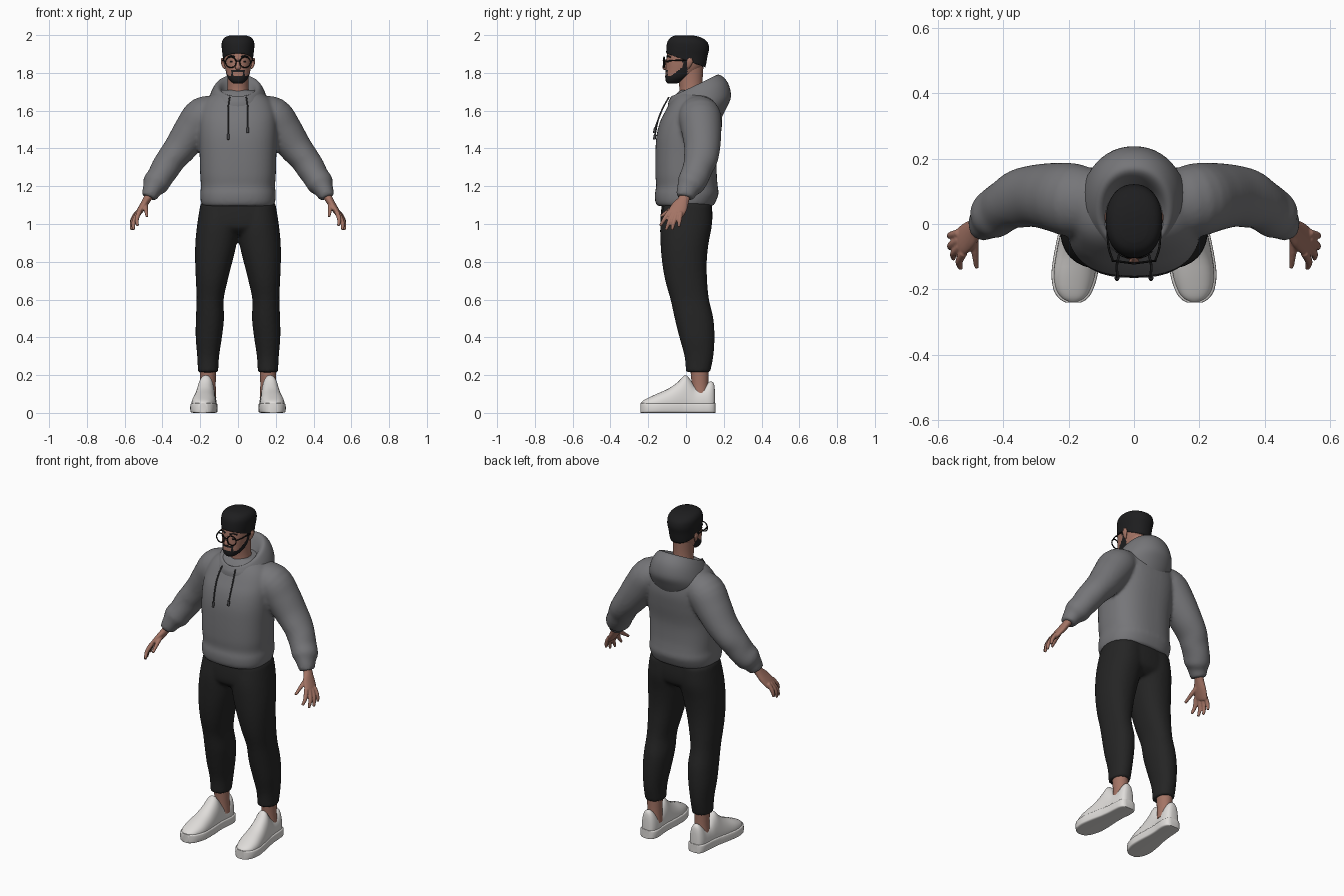
import bpy, bmesh, math
from mathutils import Vector

def material(name, r, g, b):
    m = bpy.data.materials.new(name)
    m.diffuse_color = (r, g, b, 1)
    return m

GREY = material("hoodie grey", 0.18, 0.18, 0.19)
PANTS = material("trouser black", 0.018, 0.018, 0.018)
HAIR = material("hair black", 0.013, 0.013, 0.014)
SKIN = material("skin", 0.37, 0.175, 0.13)
WHITE = material("shoe white", 0.74, 0.72, 0.70)
CORD = material("cord charcoal", 0.06, 0.06, 0.065)
FRAME = material("frame black", 0.008, 0.008, 0.008)

def spline(rows, n):
    """Smoothly interpolate rows of numbers, n steps per gap."""
    out = []
    for i in range(len(rows) - 1):
        quad = (rows[max(i - 1, 0)], rows[i], rows[i + 1], rows[min(i + 2, len(rows) - 1)])
        for k in range(n):
            t = k / n
            out.append([0.5 * (2 * b + (c - a) * t + (2 * a - 5 * b + 4 * c - d) * t * t
                               + (3 * b - a - 3 * c + d) * t ** 3) for a, b, c, d in zip(*quad)])
    return out + [list(rows[-1])]

def circle(seg, e):
    """Unit superellipse points."""
    for i in range(seg):
        a = 2 * math.pi * i / seg
        c, s = math.cos(a), math.sin(a)
        yield math.copysign(abs(c) ** (2 / e), c), math.copysign(abs(s) ** (2 / e), s)

def ovals(rows, seg=40, e=2.0, n=4):
    """Rows (z, x0, x1, y0, y1, tilt) -> stacked oval rings; tilt lifts the back."""
    rings = []
    for z, x0, x1, y0, y1, k in spline(rows, n):
        rings.append([Vector(((x0 + x1) / 2 + (x1 - x0) / 2 * c, (y0 + y1) / 2 + (y1 - y0) / 2 * s, z + k * s))
                      for c, s in circle(seg, e)])
    return rings

def centred(rows):
    """Rows (z, half width, y0, y1, tilt) for parts on the centre line."""
    return [(z, -w, w, a, b, k) for z, w, a, b, k in rows]

def tube(rows, seg=20, n=4):
    """Rows (x, y, z, depth radius, width radius) -> rings along a path."""
    pts = spline(rows, n)
    rings = []
    for i, p in enumerate(pts):
        t = (Vector(pts[min(i + 1, len(pts) - 1)][:3]) - Vector(pts[max(i - 1, 0)][:3])).normalized()
        a = Vector((0, 1, 0)) if abs(t.y) < 0.9 else Vector((0, 0, 1))
        a = (a - t * a.dot(t)).normalized()
        b = t.cross(a)
        rings.append([Vector(p[:3]) + a * p[3] * c + b * p[4] * s for c, s in circle(seg, 2)])
    return rings

def flip(rings):
    return [[Vector((-v.x, v.y, v.z)) for v in r] for r in rings]

def both(*lofts):
    return list(lofts) + [flip(l) for l in lofts]

def build(name, lofts, *mats, voxel=0, smooth=4, angle=40):
    bm = bmesh.new()
    for rings in lofts:
        vs = [[bm.verts.new(v) for v in r] for r in rings]
        m = len(vs[0])
        for r0, r1 in zip(vs, vs[1:]):
            for i in range(m):
                bm.faces.new((r0[i], r0[(i + 1) % m], r1[(i + 1) % m], r1[i]))
        bm.faces.new(vs[0][::-1])
        bm.faces.new(vs[-1])
    bmesh.ops.recalc_face_normals(bm, faces=bm.faces)
    me = bpy.data.meshes.new(name)
    bm.to_mesh(me)
    bm.free()
    ob = bpy.data.objects.new(name, me)
    bpy.context.collection.objects.link(ob)
    for mt in mats:
        me.materials.append(mt)
    if voxel:
        r = ob.modifiers.new("blend", 'REMESH')
        r.mode, r.voxel_size, r.use_smooth_shade = 'VOXEL', voxel, True
        s = ob.modifiers.new("soften", 'SMOOTH')
        s.factor, s.iterations = 0.5, smooth
    else:
        bpy.ops.object.select_all(action='DESELECT')
        ob.select_set(True)
        bpy.context.view_layer.objects.active = ob
        bpy.ops.object.shade_smooth_by_angle(angle=math.radians(angle))
    return ob

def wire(name, pts, radius, mat):
    cu = bpy.data.curves.new(name, 'CURVE')
    cu.dimensions, cu.bevel_depth, cu.bevel_resolution, cu.use_fill_caps = '3D', radius, 2, True
    sp = cu.splines.new('POLY')
    sm = spline(pts, 5)
    sp.points.add(len(sm) - 1)
    for p, q in zip(sp.points, sm):
        p.co = (*q, 1)
    cu.materials.append(mat)
    bpy.context.collection.objects.link(bpy.data.objects.new(name, cu))

# Hoodie body and sleeves, blended into one surface
body = ovals(centred([
    (1.095, .188, -.152, .145, 0), (1.12, .197, -.163, .158, 0), (1.16, .200, -.165, .172, 0),
    (1.20, .196, -.158, .168, 0), (1.26, .200, -.162, .163, 0), (1.36, .203, -.162, .165, 0),
    (1.46, .208, -.157, .182, 0), (1.54, .208, -.138, .192, 0), (1.60, .200, -.108, .188, 0),
    (1.65, .178, -.080, .178, 0), (1.685, .140, -.055, .160, 0), (1.71, .090, -.030, .140, 0)]), 48, 2.5)
sleeve = tube([
    (.09, .060, 1.605, .090, .075), (.18, .072, 1.572, .112, .104), (.24, .082, 1.495, .106, .100),
    (.30, .086, 1.410, .096, .088), (.352, .078, 1.345, .090, .078), (.385, .062, 1.295, .080, .076),
    (.412, .045, 1.250, .078, .070), (.437, .025, 1.212, .074, .070), (.452, .010, 1.185, .060, .054),
    (.464, .000, 1.160, .052, .046), (.472, -.005, 1.140, .046, .040)], 28)
build("hoodie_body", [body] + both(sleeve), GREY, voxel=0.010)

# Hood folded down around the neck
build("hood", [ovals(centred([
    (1.575, .150, -.085, .185, -.02), (1.615, .165, -.095, .215, 0), (1.66, .155, -.093, .238, .015),
    (1.705, .138, -.085, .222, .042), (1.733, .115, -.075, .180, .056), (1.722, .092, -.060, .148, .054),
    (1.67, .070, -.035, .110, .035)]), 48, 2.1)], GREY, angle=80)

# Drawstrings with thicker tips
for side, drop in ((-1, 1.475), (1, 1.51)):
    x = side * .052
    wire("drawstring", [(x * .85, -.090, 1.672), (x, -.122, 1.615), (x, -.148, 1.55), (x, -.163, drop)], .004, CORD)
    wire("drawstring_tip", [(x, -.163, drop), (x, -.168, drop - .028)], .007, CORD)

# Trousers: hips and two legs
hips = ovals(centred([(.945, .14, -.09, .09, 0), (.98, .205, -.130, .130, 0),
                      (1.04, .210, -.135, .140, 0), (1.12, .190, -.125, .135, 0)]), 40, 2.4)
leg = ovals([
    (.215, .105, .212, .000, .128, 0), (.30, .100, .216, -.008, .145, 0), (.40, .085, .224, -.035, .151, 0),
    (.50, .074, .223, -.060, .145, 0), (.60, .076, .219, -.082, .122, 0), (.70, .055, .223, -.110, .112, 0),
    (.80, .030, .227, -.127, .110, 0), (.90, .006, .226, -.135, .120, 0), (1.0, -.01, .216, -.136, .138, 0),
    (1.10, -.01, .200, -.120, .135, 0)], 32, 2.2)
build("trousers", [hips] + both(leg), PANTS, voxel=0.010)

# Ankles
build("ankles", both(ovals([(.08, .115, .205, .03, .125, 0), (.15, .118, .200, .03, .118, 0),
                            (.26, .115, .205, .02, .120, 0)], 24)), SKIN)

# Shoes: sections (y, half width, top height) from toe to heel
SHOE = [(-.238, .016, .055), (-.226, .036, .066), (-.20, .053, .080), (-.15, .064, .103), (-.09, .061, .130),
        (-.04, .055, .166), (-.005, .050, .200), (.02, .048, .180), (.05, .047, .140), (.09, .048, .138),
        (.125, .045, .165), (.146, .034, .158), (.153, .018, .120)]

def shoe(grow, e, sole):
    rings = []
    for y, w, h in spline(SHOE, 3):
        cx = .162 + .024 * min(1, max(0, (.1 - y) / .3))
        mid, up, down = (.026, .026, .026) if sole else (.045, max(h - .045, .006), .02)
        rings.append([Vector((cx + (w + grow) * c, y + grow * (.4 if y > 0 else -.4),
                              mid + s * (up if s > 0 else down))) for c, s in circle(32, e)])
    return rings

build("shoe_upper", both(shoe(0, 2.3, False)), WHITE, angle=60)
build("shoe_sole", both(shoe(.007, 7, True)), WHITE)

# Hands: palm, four fingers and thumb
palm = tube([(.462, .000, 1.165, .030, .024), (.482, -.012, 1.130, .030, .021), (.503, -.032, 1.095, .043, .019),
             (.526, -.052, 1.060, .045, .016), (.535, -.060, 1.045, .038, .012)], 20)
digits = [((.522, -.088, 1.065), (.536, -.115, 1.025), (.531, -.136, .990)),
          ((.532, -.070, 1.055), (.552, -.090, 1.010), (.553, -.106, .968)),
          ((.536, -.050, 1.055), (.560, -.064, 1.010), (.564, -.074, .968)),
          ((.536, -.028, 1.060), (.560, -.034, 1.020), (.566, -.038, .985)),
          ((.490, -.030, 1.110), (.487, -.085, 1.075), (.482, -.134, 1.040))]
fingers = [tube([(*a, .013, .013), (*b, .0115, .0115), (*c, .0075, .0075)], 12) for a, b, c in digits]
build("hands", both(palm, *fingers), SKIN, voxel=0.0045, smooth=2)

# Neck
build("neck", [ovals(centred([(1.63, .068, -.050, .100, 0), (1.70, .058, -.035, .090, 0),
                              (1.76, .055, -.040, .088, 0), (1.83, .058, -.050, .092, 0)]), 32)], SKIN)

# Head, with the beard coloured by position
head = build("head", [ovals(centred([
    (1.745, .026, -.098, -.045, 0), (1.757, .042, -.107, -.015, 0), (1.78, .057, -.110, .030, 0),
    (1.815, .066, -.108, .075, 0), (1.855, .073, -.106, .100, 0), (1.90, .076, -.100, .104, 0),
    (1.945, .074, -.090, .100, 0), (1.975, .058, -.065, .075, 0), (1.988, .030, -.03, .04, 0)]), 80, 2.2, 7)],
    SKIN, HAIR, angle=60)
for f in head.data.polygons:
    x, y, z = abs(f.center.x), f.center.y, f.center.z
    jaw = y < .0 and z < 1.784 + max(0, y + .08) * .75
    burn = x > .05 and -.018 < y < .006 and z < 1.9
    goatee = y < -.07 and ((x < .036 and 1.804 < z < 1.813) or (.025 < x < .036 and 1.78 < z < 1.813))
    f.material_index = int((jaw or burn or goatee) and z > 1.74)

# Nose, ears, brows and eyes
build("nose", [tube([(0, -.098, 1.872, .007, .007), (0, -.109, 1.845, .010, .009),
                     (0, -.114, 1.828, .011, .015), (0, -.106, 1.819, .006, .010)], 16)], SKIN)
build("ears", both(tube([(.070, .010, 1.822, .005, .004), (.077, .014, 1.838, .012, .008),
                         (.083, .020, 1.862, .017, .008), (.083, .022, 1.878, .009, .005)], 16)), SKIN)
for side in (-1, 1):
    wire("eyebrow", [(side * .016, -.101, 1.884), (side * .036, -.096, 1.890), (side * .054, -.082, 1.883)], .004, HAIR)
    wire("eye", [(side * .029, -.099, 1.858), (side * .041, -.094, 1.858)], .004, HAIR)

# Hair cap, trimmed along a slanted hairline
hair = build("hair", [ovals(centred([
    (1.79, .066, -.085, .092, 0), (1.84, .076, -.100, .105, 0), (1.89, .081, -.104, .114, 0),
    (1.93, .086, -.104, .122, 0), (1.965, .085, -.098, .112, 0), (1.988, .070, -.080, .078, 0),
    (1.999, .040, -.055, .035, 0)]), 48, 2.2)], HAIR)
bm = bmesh.new()
bm.from_mesh(hair.data)
bmesh.ops.bisect_plane(bm, geom=bm.verts[:] + bm.edges[:] + bm.faces[:], plane_co=(0, -.1, 1.902),
                       plane_no=(0, .36, 1), clear_inner=True)
bmesh.ops.holes_fill(bm, edges=[e for e in bm.edges if e.is_boundary])
bm.to_mesh(hair.data)
bm.free()

# Glasses
for side in (-1, 1):
    bpy.ops.mesh.primitive_torus_add(location=(side * .038, -.116, 1.856), rotation=(math.pi / 2, 0, side * .12),
                                     major_radius=.028, minor_radius=.0033, major_segments=32, minor_segments=8)
    rim = bpy.context.object
    rim.name = "glasses_rim"
    rim.data.materials.append(FRAME)
    bpy.ops.object.shade_smooth_by_angle()
    wire("glasses_temple", [(side * .065, -.112, 1.862), (side * .077, -.075, 1.865), (side * .081, -.03, 1.867),
                            (side * .083, .015, 1.864)], .0033, FRAME)
wire("glasses_bridge", [(-.011, -.118, 1.860), (0, -.121, 1.864), (.011, -.118, 1.860)], .003, FRAME)
